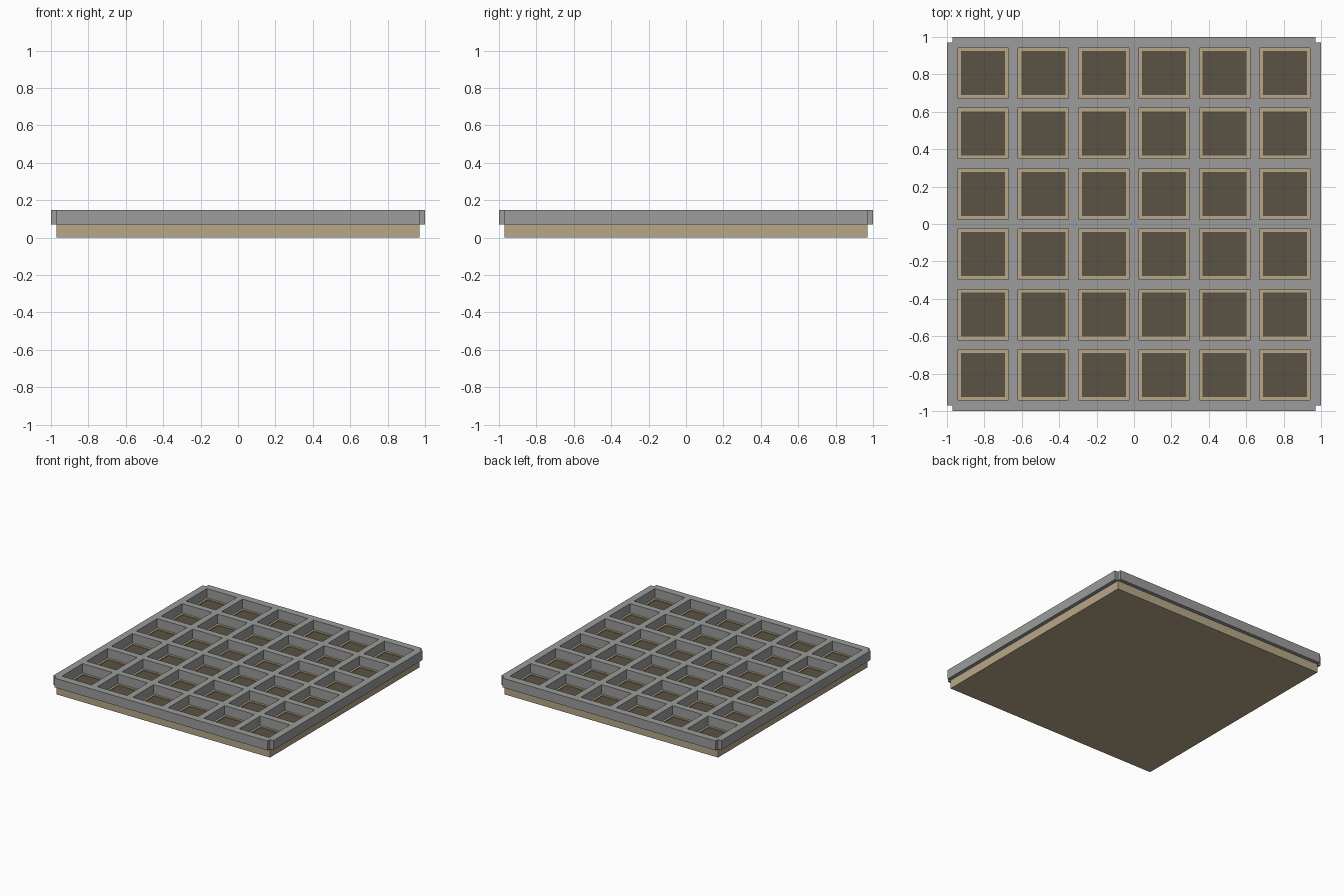
import bpy
import bmesh

cube = bpy.data.objects.get("Cube")
if cube:
    bpy.data.objects.remove(cube, do_unlink=True)

CELLS = 6
PITCH = 0.3227
INSET = 0.97      # half width of the base and of the notched grid sides
BASE_TOP = 0.07
TOP = 0.147


def make_material(name, rgb):
    mat = bpy.data.materials.new(name)
    mat.use_nodes = True
    color = (*rgb, 1.0)
    mat.diffuse_color = color
    mat.node_tree.nodes["Principled BSDF"].inputs["Base Color"].default_value = color
    return mat


grey = make_material("stone_grey", (0.325, 0.335, 0.325))
tan = make_material("tan", (0.475, 0.39, 0.25))
brown = make_material("dark_brown", (0.105, 0.084, 0.056))

centres = [(i - (CELLS - 1) / 2) * PITCH for i in range(CELLS)]


def cell_lines(half):
    """Both edges of every cell along one axis."""
    return [c + s * half for c in centres for s in (-1, 1)]


def slab(name, lines, keep, low, high, mat):
    """Solid slab made of the grid squares whose centre passes the keep rule."""
    bm = bmesh.new()
    verts = {}

    def vert(x, y):
        if (x, y) not in verts:
            verts[x, y] = bm.verts.new((x, y, low))
        return verts[x, y]

    spans = list(zip(lines, lines[1:]))
    for x0, x1 in spans:
        for y0, y1 in spans:
            if keep((x0 + x1) / 2, (y0 + y1) / 2):
                bm.faces.new([vert(x0, y0), vert(x1, y0), vert(x1, y1), vert(x0, y1)])
    bottom = bm.faces[:]
    result = bmesh.ops.extrude_face_region(bm, geom=bottom, use_keep_orig=True)
    raised = [g for g in result["geom"] if isinstance(g, bmesh.types.BMVert)]
    bmesh.ops.translate(bm, verts=raised, vec=(0, 0, high - low))
    bmesh.ops.recalc_face_normals(bm, faces=bm.faces[:])
    mesh = bpy.data.meshes.new(name)
    bm.to_mesh(mesh)
    bm.free()
    mesh.materials.append(mat)
    obj = bpy.data.objects.new(name, mesh)
    bpy.context.collection.objects.link(obj)
    return obj


def near_centre(v):
    return any(abs(v - c) < 0.01 for c in centres)


def in_cell(x, y):
    return near_centre(x) and near_centre(y)


def in_notch(x, y):
    return abs(x) > INSET and abs(y) > INSET


# Base block with a shallow recess in every cell
slab("base", [-INSET, INSET], lambda x, y: True, 0, 0.06, tan)
slab("recess_rim", [-INSET, *cell_lines(0.118), INSET],
     lambda x, y: not in_cell(x, y), 0.06, BASE_TOP, tan)

# Dark panels lying in the recesses
slab("cell_panels", cell_lines(0.118), in_cell, 0.06, 0.064, brown)

# Grey grid on top, with small square notches at its corners
slab("grid_frame", [-1, -INSET, *cell_lines(0.135), INSET, 1],
     lambda x, y: not in_cell(x, y) and not in_notch(x, y), BASE_TOP, TOP, grey)
